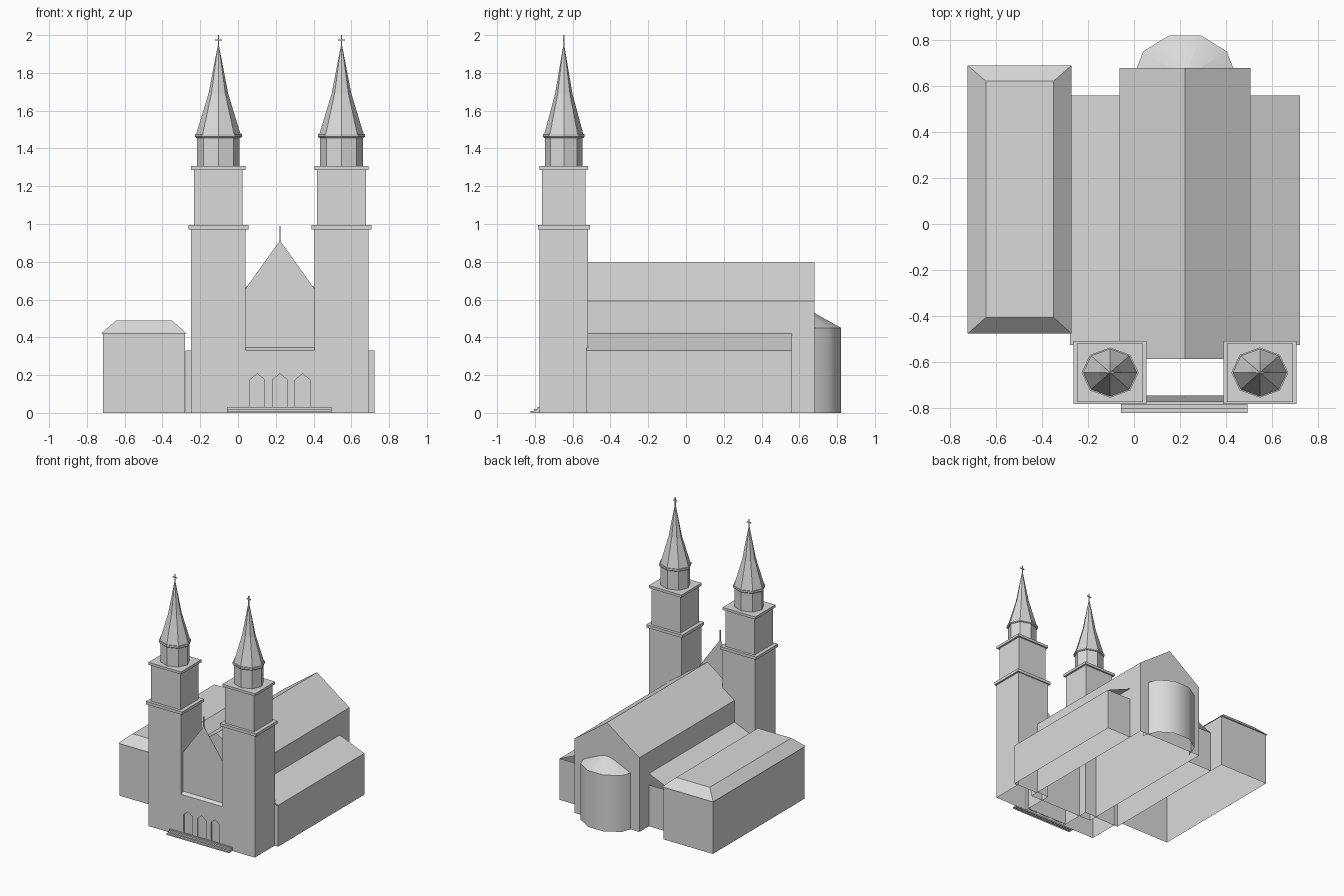
import bpy, bmesh, math
from mathutils import Matrix

if "Cube" in bpy.data.objects:
    bpy.data.objects.remove(bpy.data.objects["Cube"])

stone = bpy.data.materials.new("pale_grey_stone")
stone.use_nodes = True
GREY = (0.7, 0.7, 0.7, 1)
stone.diffuse_color = GREY
stone.node_tree.nodes["Principled BSDF"].inputs["Base Color"].default_value = GREY

AXIS = 0.222          # centre line of the church
TOWER_Y = -0.647


def finish(name, bm):
    bmesh.ops.recalc_face_normals(bm, faces=bm.faces)
    mesh = bpy.data.meshes.new(name)
    bm.to_mesh(mesh)
    bm.free()
    mesh.materials.append(stone)
    obj = bpy.data.objects.new(name, mesh)
    bpy.context.collection.objects.link(obj)
    return obj


def remove_faces(obj, rule):
    """Delete the faces whose centre and normal match a rule."""
    bm = bmesh.new()
    bm.from_mesh(obj.data)
    doomed = [f for f in bm.faces if rule(f.calc_center_median(), f.normal)]
    bmesh.ops.delete(bm, geom=doomed, context='FACES')
    bm.to_mesh(obj.data)
    bm.free()


def on_ground(centre, normal):
    return centre.z < 0.001


def horizontal(centre, normal):
    return abs(normal.z) > 0.9


def box(name, x0, x1, y0, y1, z0, z1):
    bm = bmesh.new()
    size = Matrix.Diagonal((x1 - x0, y1 - y0, z1 - z0, 1))
    place = Matrix.Translation(((x0 + x1) / 2, (y0 + y1) / 2, (z0 + z1) / 2))
    bmesh.ops.create_cube(bm, size=1, matrix=place @ size)
    return finish(name, bm)


def block(name, x, y, w, d, z0, z1):
    return box(name, x - w / 2, x + w / 2, y - d / 2, y + d / 2, z0, z1)


def sheet(name, corners):
    bm = bmesh.new()
    bm.faces.new([bm.verts.new(c) for c in corners])
    return finish(name, bm)


def extrude_y(name, outline, y0, y1):
    """Extrude an (x, z) outline from y0 to y1."""
    bm = bmesh.new()
    face = bm.faces.new([bm.verts.new((x, y0, z)) for x, z in outline])
    new = bmesh.ops.extrude_face_region(bm, geom=[face])["geom"]
    moved = [v for v in new if isinstance(v, bmesh.types.BMVert)]
    bmesh.ops.translate(bm, verts=moved, vec=(0, y1 - y0, 0))
    return finish(name, bm)


def lathe(name, x, y, profile, sides, squash):
    """Stack polygon rings of (radius, z) around a vertical axis."""
    bm = bmesh.new()
    rings = []
    for r, z in profile:
        ring = []
        for i in range(sides):
            a = math.tau * i / sides
            ring.append(bm.verts.new((x + r * math.cos(a), y + r * squash * math.sin(a), z)))
        rings.append(ring)
    for low, high in zip(rings, rings[1:]):
        for i in range(sides):
            j = (i + 1) % sides
            bm.faces.new((low[i], low[j], high[j], high[i]))
    bm.faces.new(rings[0][::-1])
    bm.faces.new(rings[-1])
    return finish(name, bm)


def activate(obj):
    bpy.ops.object.select_all(action='DESELECT')
    obj.select_set(True)
    bpy.context.view_layer.objects.active = obj


# Nave with pitched roof, open underneath
half = 0.286
nave = extrude_y("nave", [(AXIS - half, 0), (AXIS + half, 0), (AXIS + half, 0.592),
                          (AXIS, 0.797), (AXIS - half, 0.592)], -0.588, 0.68)
remove_faces(nave, on_ground)

# Side aisles: open walls under thin lean-to roofs
for side, label in ((-1, "right"), (1, "left")):
    inner, outer = AXIS + side * half, AXIS + side * 0.501
    aisle = box(label + "_aisle", min(inner, outer), max(inner, outer), -0.527, 0.56, 0, 0.33)
    remove_faces(aisle, lambda c, n: horizontal(c, n) or n.x * side < -0.9)
    sheet(label + "_aisle_roof", [(outer, -0.527, 0.33), (outer, 0.56, 0.33),
                                  (inner, 0.56, 0.42), (inner, -0.527, 0.42)])

# Half-round apse with low conical roof
APSE_Y = 0.639
apse_parts = [lathe("apse_wall", AXIS, APSE_Y, [(0.225, 0), (0.225, 0.45)], 10, 0.85),
              lathe("apse_roof", AXIS, APSE_Y, [(0.225, 0.45), (0.004, 0.55)], 10, 0.85)]
for part in apse_parts:
    remove_faces(part, lambda c, n: abs(n.z) > 0.99 or c.y < APSE_Y)
    activate(part)
    bpy.ops.object.shade_smooth_by_angle(angle=math.radians(45))

# Annex with a flat-topped hipped roof
annex = box("annex_walls", -0.716, -0.28, -0.469, 0.683, 0, 0.42)
remove_faces(annex, horizontal)
bm = bmesh.new()
lower = [bm.verts.new((x, y, 0.42)) for x, y in
         ((-0.724, -0.477), (-0.272, -0.477), (-0.272, 0.691), (-0.724, 0.691))]
upper = [bm.verts.new((x, y, 0.49)) for x, y in
         ((-0.645, -0.407), (-0.35, -0.407), (-0.35, 0.622), (-0.645, 0.622))]
bm.faces.new(lower)
bm.faces.new(upper)
for i in range(4):
    j = (i + 1) % 4
    bm.faces.new((lower[i], lower[j], upper[j], upper[i]))
finish("annex_roof", bm)

# Front wall between the towers, sloping sill and thin recessed gable
FRONT, BACK = -0.775, -0.749
x0, x1 = AXIS - 0.184, AXIS + 0.184
wall = box("front_wall", x0, x1, FRONT, BACK, 0, 0.33)
sheet("front_sill", [(x0, FRONT, 0.33), (x1, FRONT, 0.33), (x1, BACK, 0.345), (x0, BACK, 0.345)])
extrude_y("front_gable", [(x0, 0.33), (x1, 0.33), (x1, 0.655), (AXIS, 0.912), (x0, 0.655)],
          BACK, BACK + 0.002)
block("gable_pole", AXIS, BACK, 0.006, 0.006, 0.9, 0.99)

# Pointed doorways cut into the front wall
for k in (-1, 0, 1):
    c, w = AXIS + k * 0.12, 0.039
    arch = [(c - w, 0.015), (c + w, 0.015), (c + w, 0.175), (c, 0.208), (c - w, 0.175)]
    cutter = extrude_y("doorway_cutter", arch, FRONT - 0.02, FRONT + 0.012)
    cutter.hide_render = True
    mod = wall.modifiers.new("doorway", 'BOOLEAN')
    mod.operation, mod.solver, mod.object = 'DIFFERENCE', 'EXACT', cutter
    activate(wall)
    bpy.ops.object.modifier_apply(modifier=mod.name)
    bpy.data.objects.remove(cutter)
remove_faces(wall, on_ground)

# Entrance steps
for i in range(3):
    step = box("entrance_step_%d" % (i + 1), -0.057, 0.494, -0.822 + i * 0.018, FRONT + 0.002,
               0, (i + 1) * 0.01)
    remove_faces(step, on_ground)

# Twin towers with octagonal spires
for side, label in ((-1, "right"), (1, "left")):
    x = AXIS + side * 0.326
    tower = label + "_tower_"
    base = block(tower + "base", x, TOWER_Y, 0.288, 0.257, 0, 0.975)
    remove_faces(base, on_ground)
    block(tower + "lower_ledge", x, TOWER_Y, 0.318, 0.275, 0.972, 0.995)
    block(tower + "belfry", x, TOWER_Y, 0.258, 0.23, 0.99, 1.29)
    block(tower + "upper_ledge", x, TOWER_Y, 0.288, 0.255, 1.287, 1.307)
    lathe(tower + "drum", x, TOWER_Y, [(0.113, 1.3), (0.113, 1.46)], 8, 0.88)
    lathe(tower + "cornice", x, TOWER_Y, [(0.117, 1.456), (0.124, 1.462), (0.124, 1.477)], 8, 0.88)
    lathe(tower + "spire", x, TOWER_Y,
          [(0.117, 1.477), (0.052, 1.69), (0.004, 1.94)], 8, 0.88)
    block(tower + "cross_post", x, TOWER_Y, 0.006, 0.006, 1.92, 2.0)
    block(tower + "cross_bar", x, TOWER_Y, 0.038, 0.006, 1.972, 1.978)
